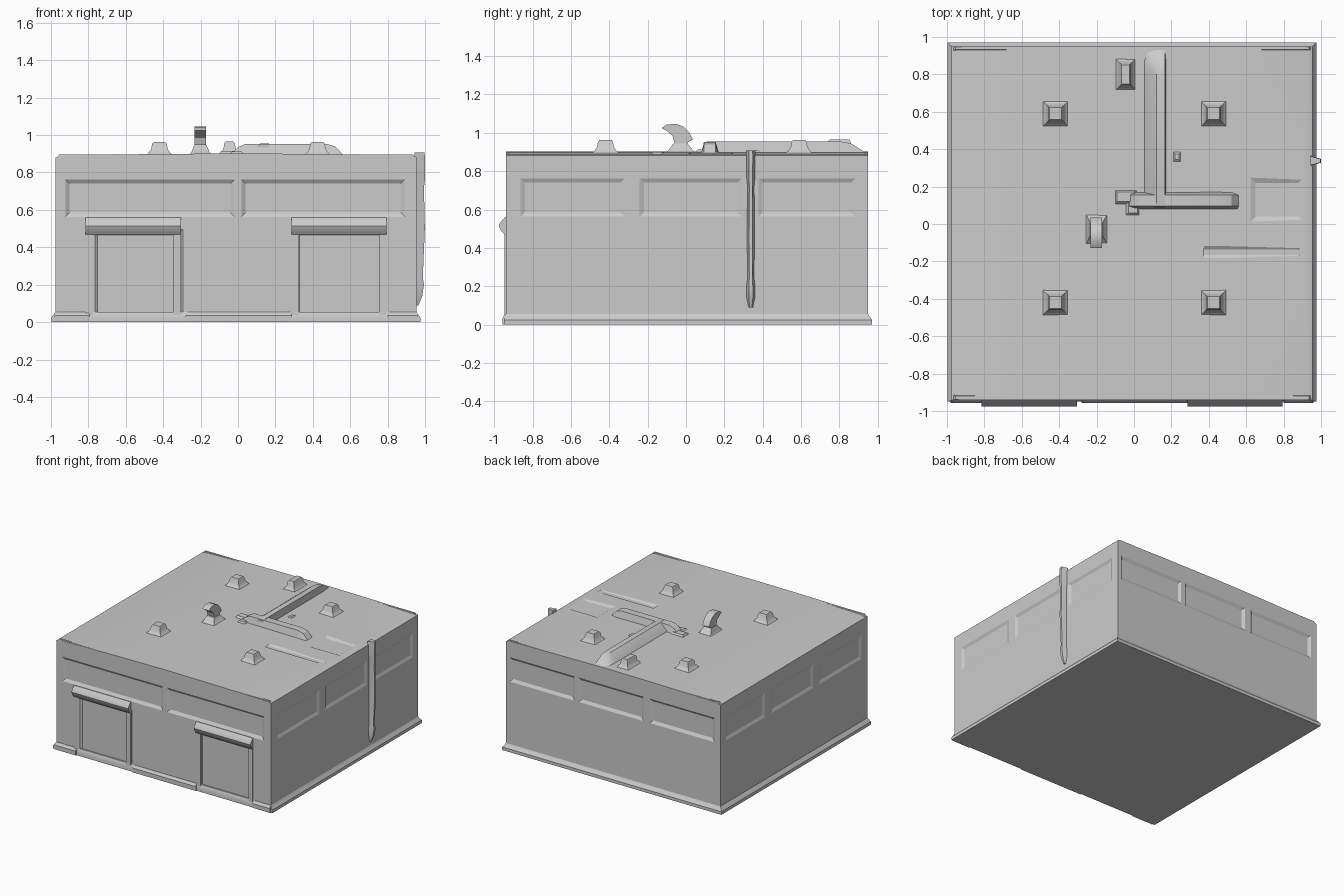
import bpy, bmesh

MAPS = {
    "top": lambda a, b, h: (a, b, h),
    "x": lambda a, b, h: (h, a, b),   # rings in the y-z plane, stacked along x
    "y": lambda a, b, h: (a, h, b),   # rings in the x-z plane, stacked along y
}


def make(name, bm):
    bmesh.ops.recalc_face_normals(bm, faces=bm.faces)
    mesh = bpy.data.meshes.new(name)
    bm.to_mesh(mesh)
    bm.free()
    ob = bpy.data.objects.new(name, mesh)
    bpy.context.collection.objects.link(ob)
    return ob


def add_sections(bm, sections):
    rows = [[bm.verts.new(p) for p in s] for s in sections]
    n = len(rows[0])
    for lo, hi in zip(rows, rows[1:]):
        for i in range(n):
            j = (i + 1) % n
            bm.faces.new((lo[i], lo[j], hi[j], hi[i]))
    bm.faces.new(rows[0][::-1])
    bm.faces.new(rows[-1])


def add_loft(bm, rings, axis="top"):
    """Stack of rectangles (a0, a1, b0, b1, height)."""
    f = MAPS[axis]
    add_sections(bm, [[f(a0, b0, h), f(a1, b0, h), f(a1, b1, h), f(a0, b1, h)]
                      for a0, a1, b0, b1, h in rings])


def loft(name, rings, axis="top"):
    bm = bmesh.new()
    add_loft(bm, rings, axis)
    return make(name, bm)


def prism(name, profile, axis, stations):
    """Profile stacked along an axis at several stations."""
    bm = bmesh.new()
    add_sections(bm, [[MAPS[axis](a, b, h) for a, b in profile] for h in stations])
    return make(name, bm)


X0, X1, Y0, Y1 = -0.975, 0.955, -0.94, 0.95

# main block with slightly crowned roof
body = prism("building_body", [(X0, 0.0), (X1, 0.0), (X1, 0.882), (0.93, 0.89), (0.5, 0.898),
                               (0, 0.902), (-0.5, 0.898), (-0.93, 0.89), (X0, 0.88)], "y", [Y0, Y1])

# shallow wall and roof recesses
bm = bmesh.new()


def recess(axis, plane, sign, a0, a1, b0, b1, depth=0.014, slope=0.022):
    g = slope * 1.5
    add_loft(bm, [(a0, a1, b0, b1, plane - sign * depth),
                  (a0 - g, a1 + g, b0 - g, b1 + g, plane + sign * depth * 0.5)], axis)


for a0, a1 in ((-0.90, -0.04), (0.04, 0.87)):
    recess("y", Y0, -1, a0, a1, 0.585, 0.74)
for a0, a1 in ((-0.75, -0.31), (0.33, 0.77)):
    recess("y", Y0, -1, a0, a1, 0.05, 0.48, 0.012, 0.015)
for a0, a1 in ((-0.90, -0.36), (-0.26, 0.28), (0.36, 0.90)):
    recess("y", Y1, 1, a0, a1, 0.585, 0.74)
for a0, a1 in ((-0.84, -0.34), (-0.22, 0.27), (0.40, 0.86)):
    recess("x", X1, 1, a0, a1, 0.585, 0.74, 0.01)
    recess("x", X0, -1, a0, a1, 0.585, 0.74, 0.01)
recess("top", 0.893, 1, 0.65, 0.88, 0.04, 0.22, 0.01)
recess("top", 0.895, 1, 0.32, 0.88, -0.165, -0.135, 0.008, 0.012)
cutter = make("recess_cutter", bm)
cutter.hide_render = True
cutter.hide_viewport = True
mod = body.modifiers.new("recesses", "BOOLEAN")
mod.operation = "DIFFERENCE"
mod.solver = "EXACT"
mod.object = cutter

# base flange
loft("base_flange", [(-0.998, 0.975, -0.95, 0.97, 0), (-0.998, 0.975, -0.95, 0.97, 0.025),
                     (-0.985, 0.962, -0.945, 0.957, 0.042), (X0, X1, Y0, Y1, 0.055)])
# plinths between the front doors
for i, (a, b) in enumerate(((-0.98, -0.79), (-0.28, 0.29), (0.80, 0.96))):
    loft(f"front_plinth_{i}", [(a, b, -0.957, -0.93, 0), (a, b, -0.957, -0.93, 0.035),
                               (a + .01, b - .01, -0.942, -0.93, 0.055)])

# awnings over the doors
for i, cx in enumerate((-0.56, 0.54)):
    prism(f"awning_{i}", [(-0.92, 0.465), (-0.943, 0.465), (-0.968, 0.495), (-0.975, 0.515),
                          (-0.970, 0.53), (-0.945, 0.56), (-0.92, 0.56)],
          "x", [cx - 0.255, cx + 0.255])
    # door frame posts
    for s in (-1, 1):
        x = cx + s * 0.235
        loft(f"door_post_{i}_{s}", [(x - .02, x + .02, -0.946, -0.92, 0.03),
                                    (x - .02, x + .02, -0.946, -0.92, 0.48)])

# low rims on the roof edges
loft("roof_rim_back", [(X0, X1, 0.925, Y1, 0.87), (X0 + .02, X1 - .02, 0.932, 0.947, 0.896)])
loft("roof_rim_front", [(X0, X1, Y0, -0.91, 0.87), (X0 + .02, X1 - .02, -0.937, -0.92, 0.896)])

# flared roof vents
def vent(name, x, y, hx, hy, top):
    loft(name, [(x - hx - e, x + hx + e, y - hy - e, y + hy + e, z) for e, z in
                ((0.045, 0.885), (0.022, 0.905), (0.008, 0.925), (0.003, top - 0.01), (-0.004, top))])


for x in (-0.42, 0.425):
    for y in (-0.42, 0.59):
        vent(f"roof_vent_{x}_{y}", x, y, 0.036, 0.036, 0.963)
vent("rear_vent", -0.045, 0.80, 0.025, 0.055, 0.966)

# roof ducts: one running to the back, one to the right
bm = bmesh.new()
add_sections(bm, [[(0.045, y, 0.88), (0.175, y, 0.88), (0.165, y, z), (0.12, y, z), (0.06, y, 0.88 + (z - .88) * .4)]
                  for y, z in ((0.09, 0.95), (0.12, 0.956), (0.80, 0.956), (0.86, 0.945), (0.94, 0.895))])
make("duct_to_back", bm)
bm = bmesh.new()
add_sections(bm, [[(x, 0.075, 0.88), (x, 0.175, 0.88), (x, 0.155, z), (x, 0.095, z)]
                  for x, z in ((-0.03, 0.905), (0.0, 0.935), (0.04, 0.953), (0.47, 0.953), (0.52, 0.94), (0.565, 0.89))])
make("duct_to_right", bm)
loft("duct_junction", [(-0.11, 0.03, 0.09, 0.19, 0.885), (-0.09, 0.0, 0.12, 0.17, 0.915)])
loft("duct_foot", [(-0.06, 0.04, 0.03, 0.12, 0.885), (-0.03, 0.02, 0.06, 0.11, 0.912)])
loft("roof_knob", [(0.20, 0.26, 0.32, 0.40, 0.89), (0.22, 0.24, 0.345, 0.375, 0.908)])

# hooked exhaust cowl
prism("exhaust_cowl", [(-0.115, 0.89), (-0.075, 0.915), (-0.06, 0.95), (-0.07, 0.985), (-0.10, 1.01),
                       (-0.128, 1.025), (-0.10, 1.043), (-0.05, 1.047), (-0.01, 1.03), (0.018, 1.0),
                       (0.036, 0.965), (0.008, 0.95), (0.004, 0.925), (0.045, 0.89)],
      "x", [-0.232, -0.172])
loft("cowl_base", [(-0.275, -0.125, -0.13, 0.07, 0.885), (-0.25, -0.15, -0.095, 0.04, 0.905),
                   (-0.235, -0.168, -0.065, 0.008, 0.945)])

# downpipe on the right wall
bm = bmesh.new()
add_sections(bm, [[(0.945, 0.338 - w, z), (x, 0.338 - w * .4, z), (x, 0.338 + w * .4, z), (0.945, 0.338 + w, z)]
                  for z, x, w in ((0.09, 0.965, 0.015), (0.14, 0.985, 0.026), (0.20, 0.994, 0.026),
                                  (0.24, 0.988, 0.02), (0.50, 0.999, 0.022), (0.72, 0.994, 0.02),
                                  (0.76, 0.999, 0.024), (0.88, 1.0, 0.026), (0.908, 0.996, 0.024))])
make("downpipe", bm)

# smooth gentle slopes, keep hard edges
bpy.ops.object.select_all(action="DESELECT")
for ob in bpy.context.scene.objects:
    if ob.type == "MESH" and ob != cutter:
        ob.select_set(True)
        bpy.context.view_layer.objects.active = ob
bpy.ops.object.shade_smooth_by_angle(angle=0.5)
